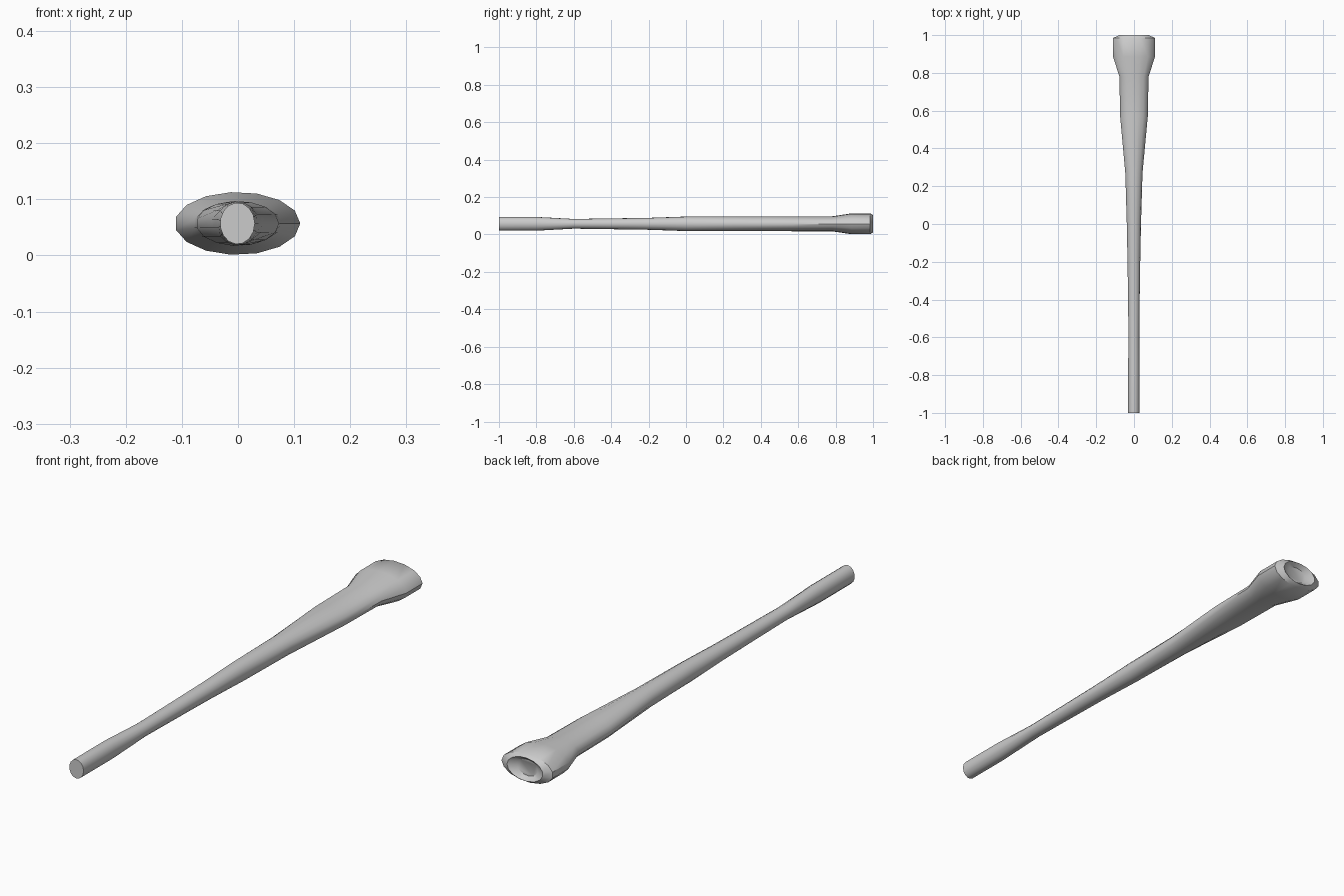
import bpy, bmesh, math

if "Cube" in bpy.data.objects:
    bpy.data.objects.remove(bpy.data.objects["Cube"])

SIDES = 15
CENTRE_Z = 0.057

# cross-sections along the handle: y, half width, half height
sections = [
    (-1.0, 0.031, 0.037), (-0.8, 0.031, 0.037), (-0.6, 0.029, 0.026),
    (-0.4, 0.031, 0.029), (-0.2, 0.034, 0.032), (0.0, 0.038, 0.039),
    (0.27, 0.046, 0.039), (0.57, 0.074, 0.040), (0.78, 0.078, 0.040),
    (0.885, 0.112, 0.056), (0.985, 0.112, 0.056),
    (1.0, 0.078, 0.046), (0.983, 0.045, 0.032),
]

bm = bmesh.new()
rings = []
for y, rx, rz in sections:
    ring = []
    for i in range(SIDES):
        a = 2 * math.pi * i / SIDES
        ring.append(bm.verts.new((rx * math.cos(a) - 0.001, y, CENTRE_Z + rz * math.sin(a))))
    rings.append(ring)

# skin between neighbouring sections
for a, b in zip(rings, rings[1:]):
    for i in range(SIDES):
        j = (i + 1) % SIDES
        bm.faces.new((a[i], a[j], b[j], b[i]))

# flat grip end and recessed butt end
bm.faces.new(rings[0])
bm.faces.new(rings[-1])
bmesh.ops.recalc_face_normals(bm, faces=bm.faces)

mesh = bpy.data.meshes.new("handle")
bm.to_mesh(mesh)
bm.free()
handle = bpy.data.objects.new("handle", mesh)
bpy.context.collection.objects.link(handle)
bpy.context.view_layer.objects.active = handle
handle.select_set(True)
bpy.ops.object.shade_smooth_by_angle(angle=math.radians(40))
